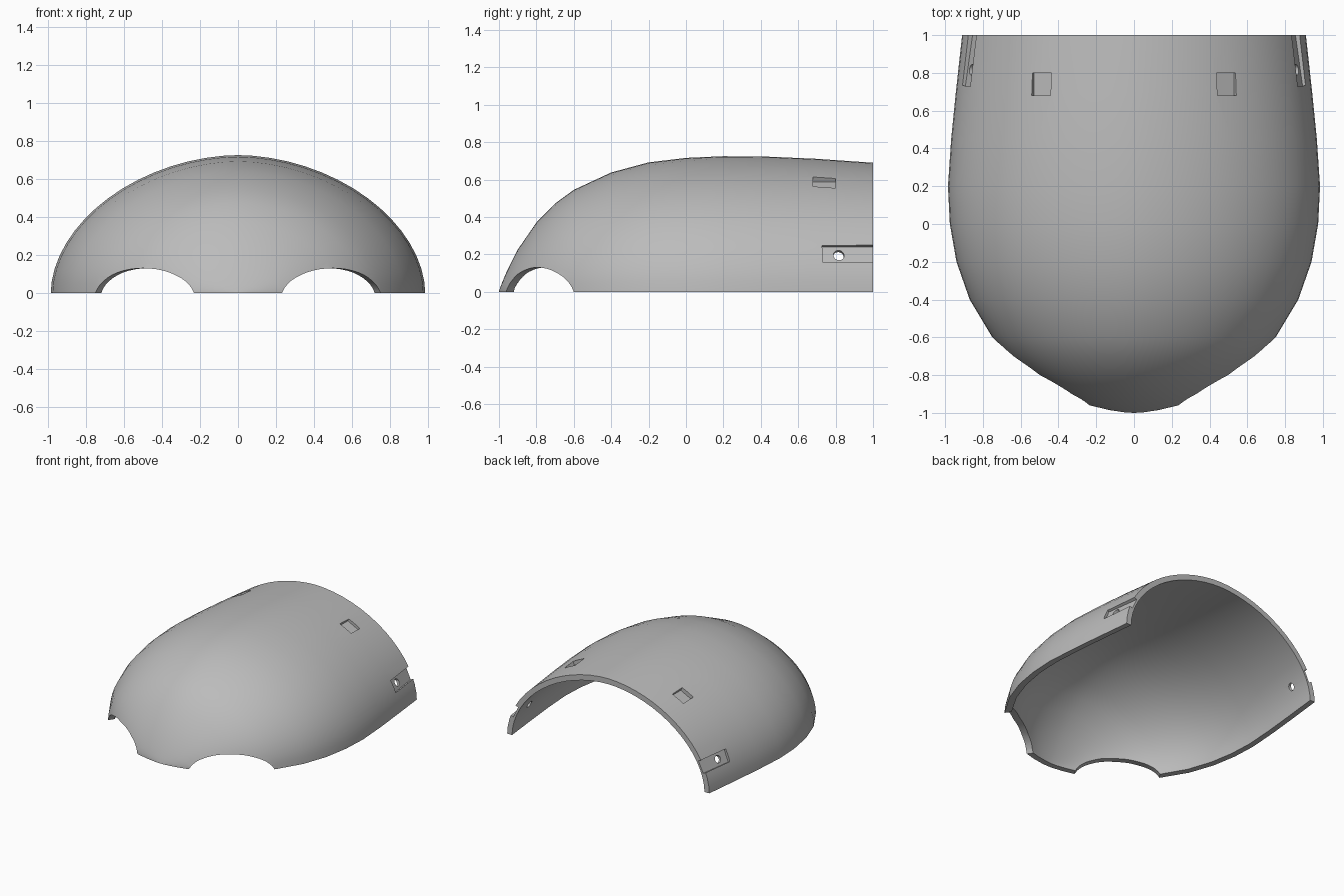
import bpy, bmesh
from math import sin, cos, pi, radians, atan2
from mathutils import Matrix, Vector

cube = bpy.data.objects.get("Cube")
if cube:
    bpy.data.objects.remove(cube, do_unlink=True)

grey = bpy.data.materials.new("plain grey")
grey.use_nodes = True
colour = (0.5, 0.5, 0.5, 1)
grey.diffuse_color = colour
grey.node_tree.nodes["Principled BSDF"].inputs["Base Color"].default_value = colour

# Stations along the shell: y, half width, height
STATIONS = [(-0.997, 0.05, 0.012), (-0.985, 0.13, 0.045), (-0.96, 0.235, 0.105), (-0.9, 0.37, 0.225),
            (-0.8, 0.54, 0.37), (-0.7, 0.66, 0.472), (-0.6, 0.75, 0.545), (-0.4, 0.87, 0.638),
            (-0.2, 0.94, 0.692), (0, 0.975, 0.716), (0.2, 0.985, 0.725), (0.45, 0.968, 0.722),
            (0.7, 0.943, 0.711), (1, 0.91, 0.69)]
SEGMENTS = 32
POWER = 2 / 1.87


def arch(bm, y, width, height):
    """One half-round cross-section, slightly flatter than an ellipse."""
    row = []
    for i in range(SEGMENTS + 1):
        a = pi * i / SEGMENTS
        c, s = cos(a), max(sin(a), 0)
        x = width * abs(c) ** POWER * (1 if c > 0 else -1)
        z = height * s ** POWER if 0 < i < SEGMENTS else 0
        row.append(bm.verts.new((x, y, z)))
    return row


def skin(bm, sx, sy, sz):
    """Loft the sections, scaled towards the rear opening."""
    rows = [arch(bm, 1 - (1 - y) * sy, w * sx, h * sz) for y, w, h in STATIONS]
    for a, b in zip(rows, rows[1:]):
        for i in range(SEGMENTS):
            bm.faces.new((a[i], a[i + 1], b[i + 1], b[i]))
    tip = bm.verts.new((0, 1 - 2 * sy, 0))
    for i in range(SEGMENTS):
        bm.faces.new((tip, rows[0][i + 1], rows[0][i]))
    # Border running along the rim: left edge, tip, right edge, rear arch
    return ([r[0] for r in reversed(rows)] + [tip] + [r[-1] for r in rows]
            + list(reversed(rows[-1][1:-1])))


# Shell: outer and inner skins joined round the rim
bm = bmesh.new()
outer = skin(bm, 1, 1, 1)
inner = skin(bm, 0.952, 0.977, 0.936)
for i in range(len(outer)):
    j = (i + 1) % len(outer)
    bm.faces.new((outer[i], outer[j], inner[j], inner[i]))
bmesh.ops.recalc_face_normals(bm, faces=bm.faces)
mesh = bpy.data.meshes.new("shell")
bm.to_mesh(mesh)
bm.free()
mesh.materials.append(grey)
shell = bpy.data.objects.new("shell", mesh)
bpy.context.collection.objects.link(shell)


def cut(name, matrix, round_sides=0):
    """Subtract a unit box or a unit cylinder placed by the matrix."""
    b = bmesh.new()
    if round_sides:
        bmesh.ops.create_cone(b, cap_ends=True, segments=round_sides,
                              radius1=1, radius2=1, depth=1)
    else:
        bmesh.ops.create_cube(b, size=1)
    bmesh.ops.transform(b, matrix=matrix, verts=b.verts)
    bmesh.ops.recalc_face_normals(b, faces=b.faces)
    me = bpy.data.meshes.new(name)
    b.to_mesh(me)
    b.free()
    me.materials.append(grey)
    cutter = bpy.data.objects.new(name, me)
    bpy.context.collection.objects.link(cutter)
    cutter.hide_render = True
    mod = shell.modifiers.new(name, 'BOOLEAN')
    mod.object, mod.operation, mod.solver = cutter, 'DIFFERENCE', 'EXACT'
    return cutter


def place(loc, rot, size):
    return Matrix.Translation(loc) @ rot @ Matrix.Diagonal((*size, 1))


cutters = []
for side, label in ((1, "left"), (-1, "right")):
    # Arched notch in the front rim, its axis level and diagonal
    yaw = Matrix.Rotation(side * atan2(0.36, 0.52), 4, 'Z')
    lay = Matrix.Rotation(pi / 2, 4, 'X')
    cutters.append(cut(label + "_arch_cutter", place(
        (side * 0.49, -0.78, -0.04), yaw @ lay, (0.325, 0.17, 0.7)), 48))

    # Shallow square pocket on the upper back
    tilt = Matrix.Rotation(side * radians(27), 4, 'Y')
    cutters.append(cut(label + "_pocket_cutter", place(
        (side * 0.49, 0.74, 0.585), tilt, (0.112, 0.12, 0.05)))
    )

    # Slot open to the rear edge, with a screw hole through it
    turn = (Matrix.Rotation(side * radians(8), 4, 'Z')
            @ Matrix.Rotation(-side * radians(25), 4, 'Y'))
    centre = Vector((side * 0.874, 0.88, 0.205))
    cutters.append(cut(label + "_slot_cutter", place(
        centre, turn, (0.052, 0.3, 0.1))))
    across = turn @ Matrix.Rotation(pi / 2, 4, 'Y')
    cutters.append(cut(label + "_hole_cutter", place(
        (side * 0.88, 0.82, 0.205), across, (0.029, 0.029, 0.3)), 24))

# Apply the cuts, remove the cutters and smooth the curved faces
bpy.context.view_layer.update()
bpy.ops.object.select_all(action='DESELECT')
bpy.context.view_layer.objects.active = shell
shell.select_set(True)
for name in [m.name for m in shell.modifiers]:
    bpy.ops.object.modifier_apply(modifier=name)
for cutter in cutters:
    bpy.data.objects.remove(cutter, do_unlink=True)
bpy.ops.object.shade_smooth_by_angle(angle=radians(30))
